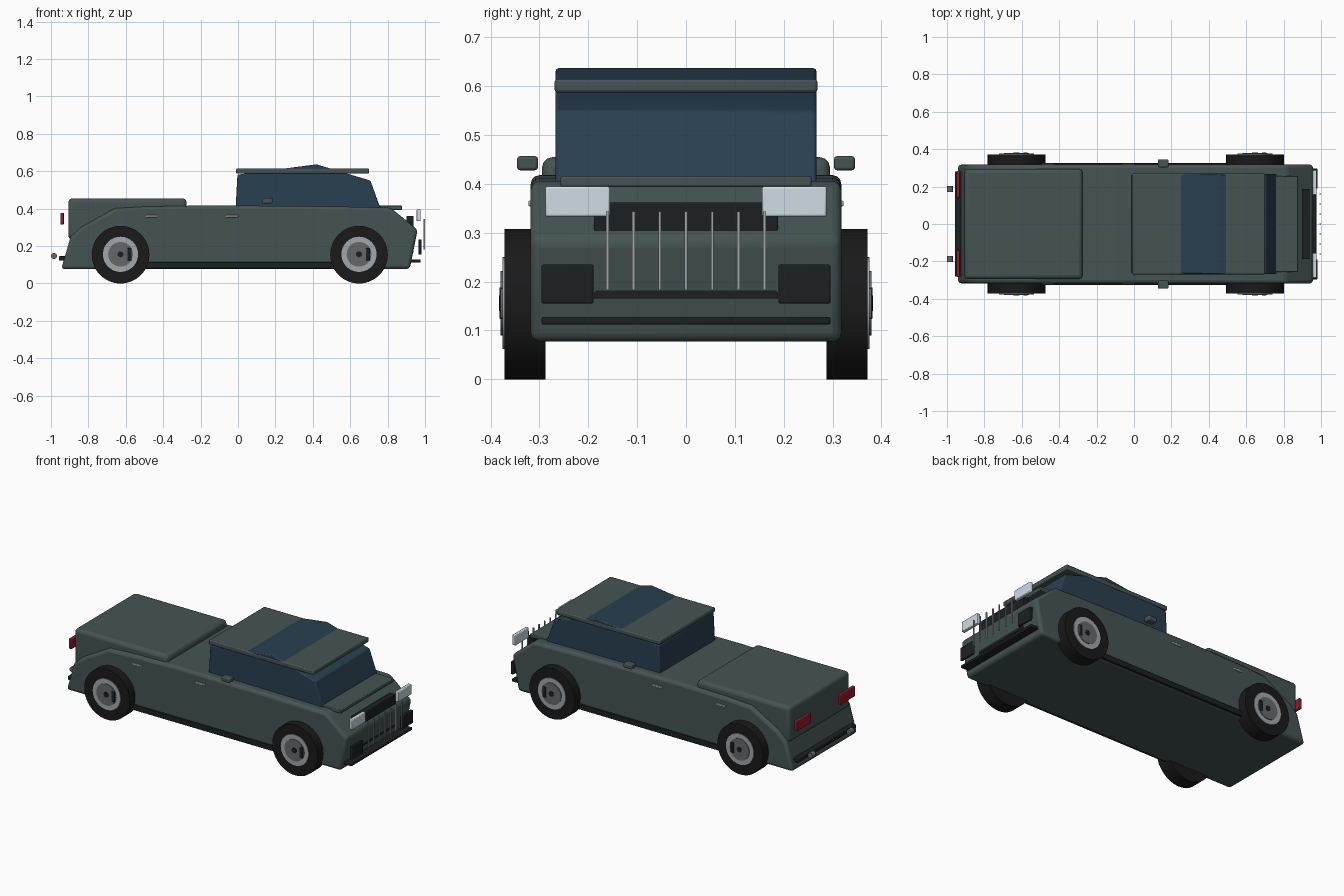
import bpy, bmesh, math
from mathutils import Matrix, Vector

if "Cube" in bpy.data.objects:
    bpy.data.objects.remove(bpy.data.objects["Cube"])


def mat(name, r, g, b):
    m = bpy.data.materials.new(name)
    m.diffuse_color = (r, g, b, 1)
    m.use_nodes = True
    m.node_tree.nodes["Principled BSDF"].inputs["Base Color"].default_value = m.diffuse_color
    return m


PAINT = mat("paint", 0.06, 0.088, 0.088)
GLASS = mat("glass", 0.022, 0.05, 0.08)
BLACK = mat("black_trim", 0.012, 0.014, 0.016)
RUBBER = mat("rubber", 0.01, 0.01, 0.011)
LAMP = mat("lamp", 0.62, 0.72, 0.78)
RED = mat("tail_red", 0.3, 0.012, 0.02)
ALLOY = mat("alloy", 0.36, 0.39, 0.41)
STEEL = mat("steel", 0.13, 0.14, 0.15)


def finish(name, bm, material, bevel=0.0, segments=2):
    bmesh.ops.recalc_face_normals(bm, faces=bm.faces)
    me = bpy.data.meshes.new(name)
    bm.to_mesh(me)
    bm.free()
    ob = bpy.data.objects.new(name, me)
    bpy.context.collection.objects.link(ob)
    me.materials.append(material)
    if bevel:
        mod = ob.modifiers.new("bevel", "BEVEL")
        mod.width, mod.segments = bevel, segments
        mod.limit_method = "ANGLE"
        mod.angle_limit = math.radians(35)
    bpy.context.view_layer.objects.active = ob
    bpy.ops.object.select_all(action="DESELECT")
    ob.select_set(True)
    bpy.ops.object.shade_smooth_by_angle(angle=math.radians(25))
    return ob


def box(name, x, y, z, material, bevel=0.0, segments=2):
    """Box from (min, max) ranges."""
    bm = bmesh.new()
    bmesh.ops.create_cube(bm, size=1)
    for v in bm.verts:
        v.co = Vector([(a + b) / 2 + c * (b - a) for (a, b), c in zip((x, y, z), v.co)])
    return finish(name, bm, material, bevel, segments)


def pair(name, x, y, z, material, bevel=0.0):
    """Two boxes mirrored across the car's centre line."""
    box(name + "_left", x, y, z, material, bevel)
    box(name + "_right", x, (-y[1], -y[0]), z, material, bevel)


def side_profile(name, pts, half_width, material, bevel=0.0, segments=2):
    bm = bmesh.new()
    face = bm.faces.new([bm.verts.new((x, -half_width, z)) for x, z in pts])
    ext = bmesh.ops.extrude_face_region(bm, geom=[face])["geom"]
    for v in ext:
        if isinstance(v, bmesh.types.BMVert):
            v.co.y = half_width
    return finish(name, bm, material, bevel, segments)


def disc(name, x, z, y, radius, material, sides=48, bevel=0.0):
    """Cylinder on the y axis between y[0] and y[1]."""
    bm = bmesh.new()
    m = Matrix.Translation((x, (y[0] + y[1]) / 2, z)) @ Matrix.Rotation(math.pi / 2, 4, "X")
    bmesh.ops.create_cone(bm, cap_ends=True, segments=sides, radius1=radius,
                          radius2=radius, depth=abs(y[1] - y[0]), matrix=m)
    return finish(name, bm, material, bevel)


# Main shell, rear deck, hood panel
side_profile("body", [(-0.945, 0.077), (-0.895, 0.25), (-0.84, 0.3), (-0.66, 0.402),
                      (-0.5, 0.411), (-0.15, 0.418), (0.5, 0.412), (0.815, 0.406),
                      (0.96, 0.287), (0.918, 0.077)], 0.318, PAINT, 0.018, 3)
box("rear_deck", (-0.907, -0.275), (-0.295, 0.295), (0.235, 0.455), PAINT, 0.022, 3)
box("hood_panel", (0.35, 0.877), (-0.257, 0.257), (0.394, 0.416), PAINT, 0.004)

# Cabin glass with its crest poking through the roof slab
side_profile("cabin_glass", [(-0.013, 0.4), (-0.003, 0.582), (0.42, 0.637),
                             (0.708, 0.55), (0.762, 0.4)], 0.267, GLASS, 0.006)
box("roof", (-0.01, 0.7), (-0.269, 0.269), (0.587, 0.615), PAINT, 0.006)

# Nose: grille, bars, lamps, vents, bumper
box("grille", (0.9, 0.939), (-0.188, 0.188), (0.165, 0.362), BLACK, 0.003)
for i in range(7):
    y = (i - 3) * 0.0537
    box(f"grille_bar_{i + 1}", (0.993, 1.0), (y - 0.003, y + 0.003), (0.183, 0.344), ALLOY)
pair("headlight", (0.955, 0.977), (0.156, 0.288), (0.333, 0.395), LAMP, 0.004)
pair("front_vent", (0.965, 0.981), (0.189, 0.296), (0.155, 0.235), BLACK, 0.004)
box("front_bumper", (0.9, 0.976), (-0.296, 0.296), (0.112, 0.128), BLACK, 0.004)

# Tail: lamps, bumper, exhausts
pair("tail_light", (-0.949, -0.931), (0.14, 0.283), (0.315, 0.378), RED, 0.004)
box("rear_bumper", (-0.957, -0.91), (-0.282, 0.282), (0.122, 0.146), BLACK, 0.004)
for side, s in (("left", 1), ("right", -1)):
    disc(f"exhaust_{side}", -0.984, 0.147, (s * 0.17, s * 0.204), 0.016, STEEL, 24)

# Flanks: skirts, handles, mirrors
pair("side_skirt", (-0.49, 0.5), (0.3, 0.326), (0.08, 0.114), BLACK, 0.003)
pair("rear_door_handle", (-0.493, -0.43), (0.312, 0.323), (0.354, 0.366), ALLOY, 0.003)
pair("front_door_handle", (-0.065, 0.002), (0.312, 0.323), (0.354, 0.366), ALLOY, 0.003)
pair("mirror", (0.128, 0.184), (0.303, 0.346), (0.428, 0.457), PAINT, 0.006)

# Wheels: tyre, stepped rim, hub and caliper
for end, x in (("rear", -0.628), ("front", 0.647)):
    for side, s in (("left", 1), ("right", -1)):
        n = f"{end}_{side}"
        y0 = s * 0.3
        disc(f"tyre_{n}", x, 0.154, (s * 0.288, s * 0.372), 0.154, RUBBER, 56)
        disc(f"rim_{n}", x, 0.156, (y0, s * 0.376), 0.094, ALLOY)
        disc(f"brake_disc_{n}", x, 0.156, (y0, s * 0.38), 0.066, STEEL)
        disc(f"hub_{n}", x, 0.156, (y0, s * 0.383), 0.016, BLACK, 24)
        ys = sorted((y0, s * 0.382))
        box(f"caliper_{n}", (x + 0.036, x + 0.059), ys, (0.123, 0.189), BLACK, 0.003)
